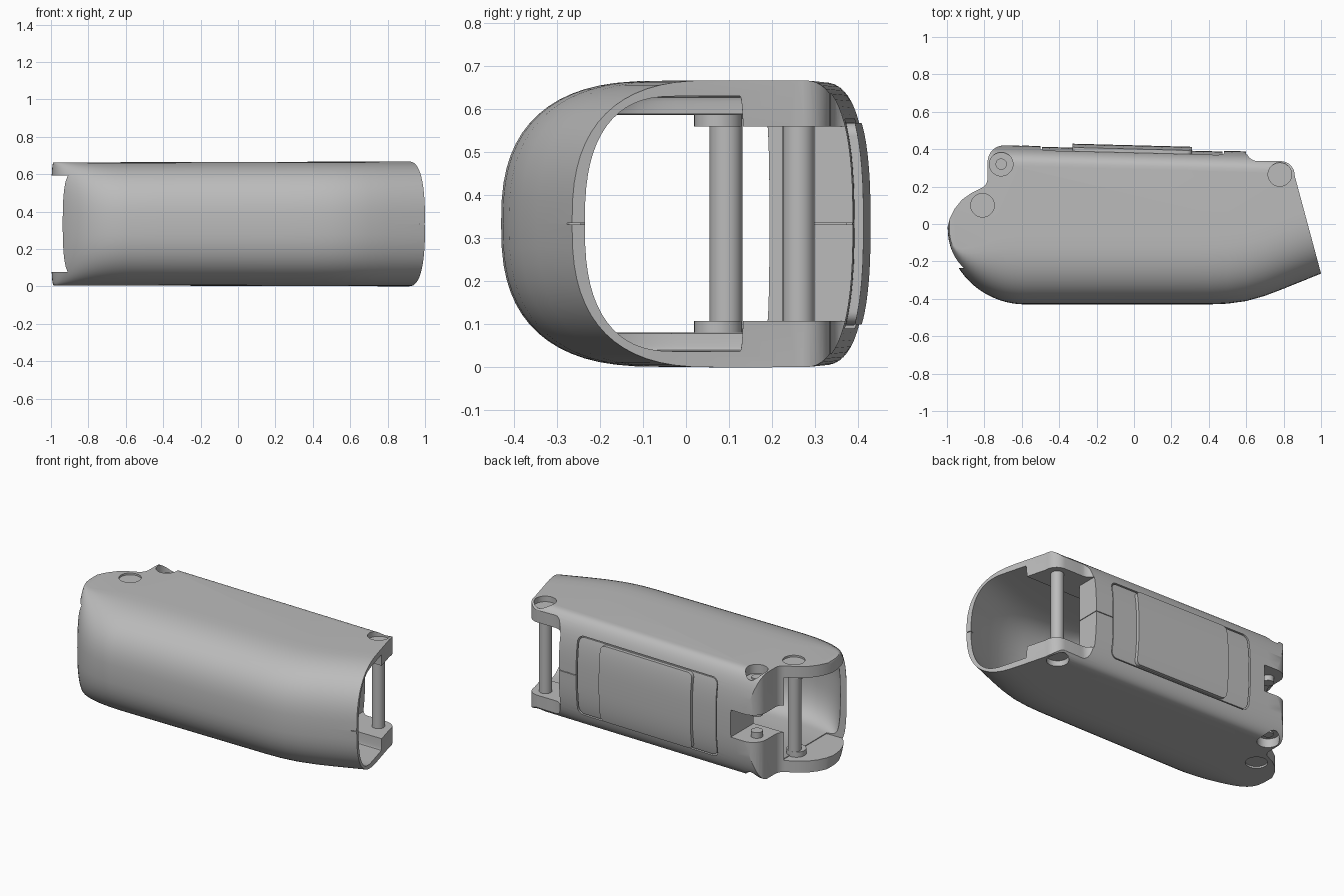
import bpy, bmesh
from math import sin, cos, pi, radians

if bpy.data.objects.get("Cube"):
    bpy.data.objects.remove(bpy.data.objects["Cube"])

MID = 0.334
grey = bpy.data.materials.new("matte grey")
grey.use_nodes = True
grey.diffuse_color = (0.5, 0.5, 0.5, 1)
grey.node_tree.nodes["Principled BSDF"].inputs["Base Color"].default_value = (0.5, 0.5, 0.5, 1)


def finish(bm, name):
    bmesh.ops.recalc_face_normals(bm, faces=bm.faces[:])
    mesh = bpy.data.meshes.new(name)
    bm.to_mesh(mesh)
    bm.free()
    mesh.materials.append(grey)
    ob = bpy.data.objects.new(name, mesh)
    bpy.context.collection.objects.link(ob)
    return ob


def select(ob):
    bpy.ops.object.select_all(action='DESELECT')
    ob.select_set(True)
    bpy.context.view_layer.objects.active = ob


def boolean(ob, cutter, op='DIFFERENCE'):
    select(ob)
    mod = ob.modifiers.new("cut", 'BOOLEAN')
    mod.operation, mod.object, mod.solver = op, cutter, 'EXACT'
    bpy.ops.object.modifier_apply(modifier=mod.name)
    bpy.data.objects.remove(cutter)


def prism(name, points, lo, hi, axis='z'):
    """Extrude a closed outline along z, or an x-z outline along y."""
    bm = bmesh.new()
    place = (lambda p, h: (p[0], p[1], h)) if axis == 'z' else (lambda p, h: (p[0], h, p[1]))
    a, b = ([bm.verts.new(place(p, h)) for p in points] for h in (lo, hi))
    bm.faces.new(a)
    bm.faces.new(b)
    for i in range(len(a)):
        j = (i + 1) % len(a)
        bm.faces.new((a[i], a[j], b[j], b[i]))
    return finish(bm, name)


def box(x0, x1, y0, y1, z0, z1):
    return prism("cutter", [(x0, y0), (x1, y0), (x1, y1), (x0, y1)], z0, z1)


def arc(cx, cy, r, start, end, n=8):
    return [(cx + r * cos(radians(start + (end - start) * i / n)),
             cy + r * sin(radians(start + (end - start) * i / n))) for i in range(n + 1)]


def disc(name, x, y, r, z0, z1):
    return prism(name, arc(x, y, r, 0, 360, 40)[:-1], z0, z1)


def round_rect(name, x0, x1, z0, z1, r, y0, y1):
    pts = (arc(x1 - r, z1 - r, r, 0, 90) + arc(x0 + r, z1 - r, r, 90, 180)
           + arc(x0 + r, z0 + r, r, 180, 270) + arc(x1 - r, z0 + r, r, 270, 360))
    return prism(name, pts, y0, y1, 'y')


def back_line(x):
    return 0.422 - 0.026 * (x + 0.7)


def hull(name, inset=0.0, x0=-1.0, half=MID, back=back_line, front_r=0.37, back_r=0.11):
    """Stack of plan outlines that draw inward towards top and bottom."""
    rim = []  # x, y, inset weights in x and y, then weights of the front and back rounding
    for i in range(19):
        a = pi + pi / 2 * i / 18
        rim.append((x0 + 0.42 + 0.42 * cos(a), -0.02 + 0.41 * sin(a),
                    -cos(a), -sin(a), sin(a) ** 2, 0))
    xs = x0 + 0.42
    rim += [(xs + (0.4 - xs) * i / 6, -0.43, 0, 1, 1, 0) for i in range(1, 7)]
    taper = [(0.5, -0.426), (0.6, -0.412), (0.7, -0.384), (0.8, -0.346), (1.0, -0.265), (1.2, -0.185)]
    rim += [(x, y, 0, 1, 1, 0) for x, y in taper]
    for i in range(13):
        x = 1.2 - (1.2 - x0) * i / 12
        rim.append((x, back(x), int(i == 12), -1, 0, 1))
    bm, rings, steps = bmesh.new(), [], 32
    for k in range(steps + 1):
        t = -pi / 2 + pi * k / steps
        s = abs(sin(t)) ** (2 / 2.6) * (1 if t > 0 else -1)
        pull = 1 - max(cos(t), 0) ** (2 / 2.6)
        ring = []
        for x, y, wx, wy, wf, wb in rim:
            px = x + wx * (inset + 0.04 * front_r * pull)
            py = y + wy * inset + wf * front_r * pull - wb * back_r * pull
            ring.append(bm.verts.new((px, py, MID + half * s * (1 + 0.008 * (min(px, 1) - 1)))))
        rings.append(ring)
    n = len(rim)
    for a, b in zip(rings, rings[1:]):
        for i in range(n):
            bm.faces.new((a[i], a[(i + 1) % n], b[(i + 1) % n], b[i]))
    bm.faces.new(rings[0])
    bm.faces.new(rings[-1])
    return finish(bm, name)


# Outer shell trimmed to its plan shape
shell = hull("shell")
plan = ([(-1.05, -0.5), (1.09, -0.6), (1.0, -0.265), (0.86, 0.255)]
        + arc(0.785, 0.262, 0.074, 10, 90) + [(0.68, 0.337)]
        + arc(0.66, 0.397, 0.06, 270, 180) + [(0.6, 0.5), (-0.7, 0.5)]
        + arc(-0.695, 0.332, 0.088, 90, 180)
        + arc(-0.843, 0.245, 0.06, 0, -65)
        + [(-0.87, 0.165), (-0.92, 0.13), (-0.96, 0.08), (-0.985, 0.03), (-1.0, -0.03), (-1.05, -0.05)])
boolean(shell, prism("plan", plan, -0.1, 0.8), 'INTERSECT')

# Hollow interior, open at both ends
boolean(shell, hull("cavity", 0.036, half=0.257, back=lambda x: 0.23 if x < 0.3 else 0.17,
                    front_r=0.16, back_r=0.01))
boolean(shell, hull("mouth", 0.033, -0.1, 0.297, lambda x: 0.168, 0.24, 0.01))
boolean(shell, box(-1.2, -0.8, -0.235, 0.195, 0.076, 0.592))
boolean(shell, box(-1.2, -0.95, -0.6, 0.19, 0.076, 0.592))
boolean(shell, box(-0.55, 0.9, 0, 0.24, 0.108, 0.56))
boolean(shell, box(0.6, 1.2, 0.1, 0.6, 0.108, 0.56))
boolean(shell, box(-0.9, -0.6, 0.1, 0.6, 0.25, 0.418))

# Seam between the two halves
for x0, x1, y0, y1 in ((0.97, 1.02, -0.3, -0.2), (0.59, 0.61, 0.22, 0.42), (0.48, 0.61, 0.375, 0.42)):
    boolean(shell, box(x0, x1, y0, y1, MID - 0.002, MID + 0.002))

# Sunken pin seats, top and bottom
for x, y, depth in ((-0.71, 0.32, 0.06), (0.78, 0.265, 0.035), (-0.81, 0.1, 0.016)):
    boolean(shell, disc("seat", x, y, 0.063, 2 * MID - depth, 0.8))
    boolean(shell, disc("seat", x, y, 0.063, -0.1, depth))

# Back cover panel with a raised pad
boolean(shell, round_rect("recess", -0.5, 0.48, 0.09, 0.578, 0.04, 0.34, 0.6))
panel = hull("cover_panel", 0.004)
boolean(panel, round_rect("trim", -0.493, 0.473, 0.097, 0.571, 0.036, 0.34, 0.6), 'INTERSECT')
pad = hull("raised_pad", -0.017)
boolean(pad, round_rect("trim", -0.33, 0.31, 0.1, 0.568, 0.03, 0.36, 0.6), 'INTERSECT')
select(pad)
soft = pad.modifiers.new("soft edge", 'BEVEL')
soft.width, soft.segments, soft.limit_method = 0.012, 3, 'ANGLE'
soft.angle_limit = radians(50)

# Cross pins, bosses and hinge studs
parts = [shell, panel, pad,
         disc("left_pin", 0.78, 0.262, 0.037, 0.09, 0.578),
         disc("right_pin", -0.81, 0.093, 0.038, 0.06, 0.608)]
for side, flip in (("lower", False), ("upper", True)):
    def span(a, b):
        return (2 * MID - b, 2 * MID - a) if flip else (a, b)
    parts.append(disc(side + "_pin_boss", -0.81, 0.075, 0.056, *span(0.06, 0.108)))
    parts.append(disc(side + "_hinge_stud", -0.71, 0.32, 0.034, *span(0.2, 0.285)))
    parts.append(disc(side + "_screw", -0.71, 0.32, 0.03, *span(0.05, 0.1)))

for ob in parts:
    select(ob)
    bpy.ops.object.shade_smooth_by_angle(angle=radians(30))
